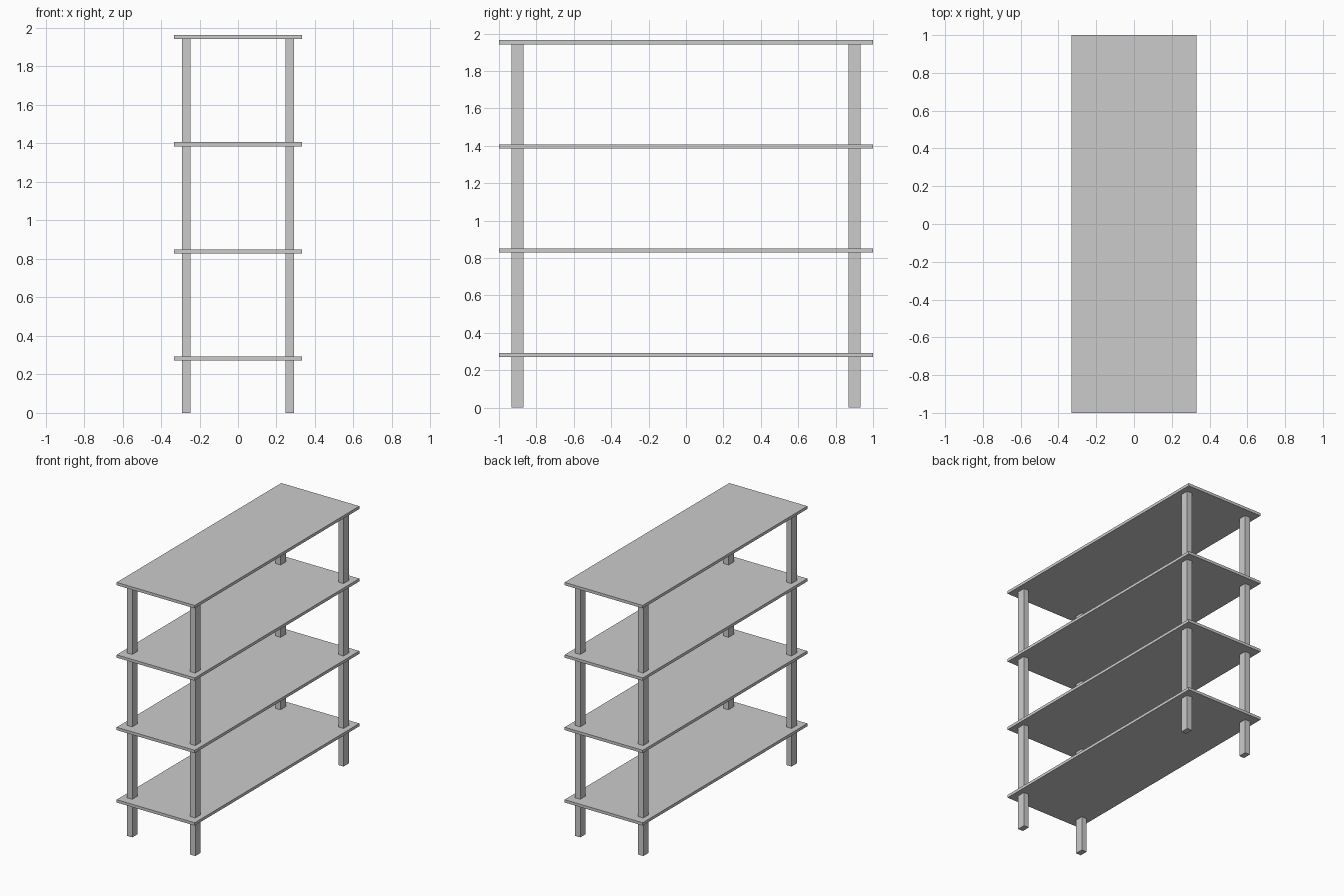
import bpy

if "Cube" in bpy.data.objects:
    bpy.data.objects.remove(bpy.data.objects["Cube"])


def box(name, center, size):
    bpy.ops.mesh.primitive_cube_add(size=1, location=center)
    obj = bpy.context.object
    obj.name = name
    obj.scale = size
    bpy.ops.object.transform_apply(location=False, rotation=False, scale=True)
    return obj


THICK = 0.022
LOWEST, SPACING, COUNT = 0.282, 0.557, 4
top_z = LOWEST + SPACING * (COUNT - 1)

# Four evenly spaced shelf boards
for i in range(COUNT):
    box(f"shelf_{i + 1}", (0, 0, LOWEST + SPACING * i), (0.664, 2.0, THICK))

# Four corner posts, running through the shelves up to the underside of the top board
post_h = top_z - THICK / 2
for side, sx in (("left", -1), ("right", 1)):
    for end, sy in (("front", -1), ("back", 1)):
        box(f"{end}_{side}_post", (sx * 0.268, sy * 0.901, post_h / 2), (0.044, 0.064, post_h))
